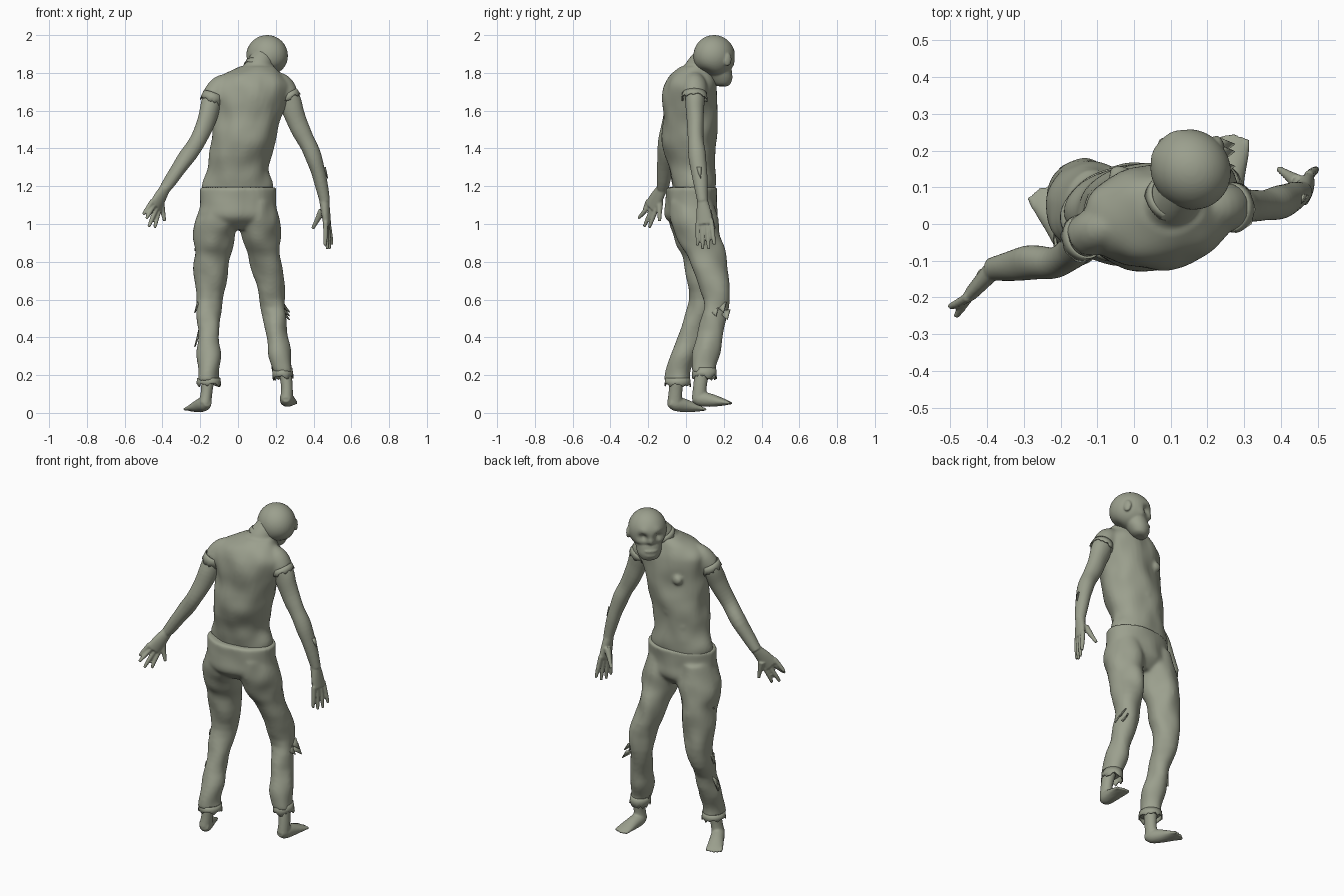
import bpy, bmesh, math, random
from mathutils import Vector, Matrix, noise

random.seed(4)
if "Cube" in bpy.data.objects:
    bpy.data.objects.remove(bpy.data.objects["Cube"])

# One plain colour for the whole figure
grey = bpy.data.materials.new("olive grey")
grey.use_nodes = True
grey.diffuse_color = (0.33, 0.35, 0.27, 1)
grey.node_tree.nodes["Principled BSDF"].inputs["Base Color"].default_value = grey.diffuse_color


def finish(name, bm, voxel=0.0, smooth=2, thick=0.0):
    """Turn a bmesh into an object, optionally fused into one skin."""
    bmesh.ops.recalc_face_normals(bm, faces=bm.faces)
    for f in bm.faces:
        f.smooth = True
    me = bpy.data.meshes.new(name)
    bm.to_mesh(me)
    bm.free()
    me.materials.append(grey)
    ob = bpy.data.objects.new(name, me)
    bpy.context.collection.objects.link(ob)
    if voxel:
        m = ob.modifiers.new("fuse", 'REMESH')
        m.mode, m.voxel_size, m.use_smooth_shade = 'VOXEL', voxel, True
        s = ob.modifiers.new("soften", 'SMOOTH')
        s.factor, s.iterations = 0.5, smooth
    if thick:
        ob.modifiers.new("cloth", 'SOLIDIFY').thickness = thick


def spline(keys, steps):
    """Catmull-Rom through the key rings."""
    keys = [Vector(k) for k in keys]
    out = []
    for i in range(len(keys) - 1):
        p0, p1, p2, p3 = (keys[max(0, min(len(keys) - 1, i + j))] for j in (-1, 0, 1, 2))
        for s in range(steps):
            t = s / steps
            out.append(0.5 * (2 * p1 + (p2 - p0) * t + (2 * p0 - 5 * p1 + 4 * p2 - p3) * t * t
                              + (3 * p1 - p0 - 3 * p2 + p3) * t ** 3))
    return out + [keys[-1]]


def bridge(bm, rings):
    """Quads between neighbouring rings."""
    for r0, r1 in zip(rings, rings[1:]):
        for k in range(len(r0)):
            n = (k + 1) % len(r0)
            bm.faces.new((r0[k], r0[n], r1[n], r1[k]))


def loft(bm, keys, ref=(1, 0, 0), level=False, folds=0.0, segs=28, steps=5):
    """Closed skin over rings (x, y, z, half width, half depth)."""
    path = spline(keys, steps)
    rings = []
    for i, p in enumerate(path):
        a, b = Vector(path[min(i + 1, len(path) - 1)][:3]), Vector(path[max(i - 1, 0)][:3])
        t = Vector((0, 0, 1)) if level else (a - b).normalized()
        s = Vector(ref)
        s = (s - t * s.dot(t)).normalized()
        u = t.cross(s)
        ring = []
        for k in range(segs):
            w = math.tau * k / segs
            d = s * (p[3] * math.cos(w)) + u * (p[4] * math.sin(w))
            q = Vector(p[:3]) + d
            q += d.normalized() * folds * noise.noise(Vector((q.x * 11, q.y * 11, q.z * 8)))
            ring.append(bm.verts.new(q))
        rings.append(ring)
    bridge(bm, rings)
    bm.faces.new(rings[0])
    bm.faces.new(rings[-1])


def ball(bm, loc, size, rot=Matrix.Identity(4)):
    m = Matrix.Translation(loc) @ rot @ Matrix.Diagonal((*size, 1))
    return bmesh.ops.create_uvsphere(bm, u_segments=40, v_segments=28, radius=1, matrix=m)["verts"]


def rag(name, top, axis, rx, ry, length, flare=1.08, segs=30, ref=(1, 0, 0)):
    """Torn cloth cuff with a jagged edge."""
    bm = bmesh.new()
    t, s = Vector(axis).normalized(), Vector(ref)
    s = (s - t * s.dot(t)).normalized()
    u = t.cross(s)
    rows = []
    for j in range(3):
        row = []
        for k in range(segs):
            w = math.tau * k / segs
            drop = length * j / 2 * (random.uniform(0.7, 1.2) if j == 2 else 1)
            g = 1 + (flare - 1) * j / 2
            row.append(bm.verts.new(Vector(top) + t * drop + (s * rx * math.cos(w) + u * ry * math.sin(w)) * g))
        rows.append(row)
    bridge(bm, rows)
    finish(name, bm, thick=0.006)


def flap(name, base, tip, width):
    """Small loose shred of cloth."""
    bm = bmesh.new()
    b, t, w = Vector(base), Vector(tip), Vector(width)
    mid = (b + t) / 2
    bm.faces.new([bm.verts.new(p) for p in (b - w, b + w, mid + w * 0.5, t, mid - w * 0.8)])
    finish(name, bm, thick=0.006)


yaw = (0.99, 0.12, 0)

# Torso with neck, sleeve caps and shallow lumps in the shirt front
bm = bmesh.new()
loft(bm, [(0, .04, 1.13, .165, .1), (0, .045, 1.2, .184, .112), (0, .032, 1.3, .163, .125),
          (.015, .02, 1.4, .17, .14), (.035, .02, 1.5, .175, .143), (.055, .02, 1.6, .188, .142),
          (.065, .022, 1.7, .208, .14), (.07, .025, 1.75, .2, .132), (.08, .03, 1.795, .15, .108),
          (.1, .05, 1.835, .095, .075)], ref=(1, .04, 0), level=True, folds=.015, segs=40)
loft(bm, [(.085, .04, 1.75, .1, .085), (.11, .068, 1.83, .073, .07), (.14, .12, 1.9, .06, .06)])
for x, y, z, r in ((-.04, .14, 1.62, .028), (.1, .142, 1.6, .03), (.02, .14, 1.42, .028), (-.06, .125, 1.34, .028)):
    ball(bm, (x, y, z), (r, r * .7, r))
loft(bm, [(-.03, .0, 1.73, .05, .07), (-.09, -.012, 1.715, .062, .07), (-.135, -.035, 1.665, .058, .062)], ref=(0, 1, 0))
loft(bm, [(.17, .04, 1.735, .06, .08), (.225, .045, 1.72, .068, .075), (.265, .045, 1.675, .064, .062)], ref=(0, 1, 0))
finish("torso", bm, .009, 5)
rag("collar", (.114, .08, 1.85), (-.3, -.4, -1), .072, .067, .03, 1.1)
rag("right_sleeve", (-.13, -.032, 1.685), (-.4, -.2, -1), .057, .063, .045, 1.02, ref=yaw)
rag("left_sleeve", (.258, .045, 1.69), (.55, 0, -1), .06, .066, .035, 1.05, ref=yaw)
flap("left_sleeve_shred", (.295, .04, 1.69), (.322, .04, 1.635), (.01, .025, 0))

# Trousers
bm = bmesh.new()
loft(bm, [(.005, .033, 1.195, .198, .132), (.003, .03, 1.18, .202, .135), (0, .026, 1.1, .203, .134),
          (-.005, .03, 1.03, .205, .132), (-.005, .04, .97, .11, .075)],
     ref=yaw, level=True, folds=.01, segs=40)
loft(bm, [(-.1, .03, 1.12, .09, .115), (-.111, .035, 1.02, .114, .13), (-.125, .05, .94, .112, .115),
          (-.132, .06, .88, .101, .109), (-.137, .08, .8, .092, .095), (-.153, .085, .6, .07, .076),
          (-.158, .02, .4, .06, .07), (-.155, -.035, .25, .06, .065), (-.155, -.045, .17, .064, .067)],
     level=True, folds=.018)
loft(bm, [(.1, .035, 1.12, .09, .115), (.108, .045, 1.02, .107, .125), (.115, .065, .94, .105, .115),
          (.125, .085, .88, .095, .109), (.143, .115, .8, .083, .096), (.18, .16, .6, .067, .074),
          (.21, .125, .4, .06, .067), (.23, .1, .27, .056, .065), (.235, .096, .215, .054, .065)],
     level=True, folds=.018)
finish("trousers", bm, .009, 8)
rag("right_hem", (-.155, -.044, .185), (0, 0, -1), .062, .066, .04, 1.06)
rag("left_hem", (.234, .097, .235), (.1, 0, -1), .053, .063, .05, 1.06)

# Shreds on the outer legs, hem and torn knee
for i, z in enumerate((.93, .82, .6, .42)):
    y = .02 if z < .5 else .06
    flap("trouser_shred", (-.212, y, z), (-.232, y, z - .07), (.002, .025, .02))
for y, z in ((.19, .56), (.15, .54), (.21, .52)):
    flap("knee_shred", (.225, y, z + .02), (.272, y + .01, z - .03), (.01, .025, .005))
flap("inner_hem_shred", (.188, .1, .29), (.18, .1, .22), (.01, .025, 0))

# Bare shins and feet
LEGS = {
    "left_foot": ((.238, .095, .3), (.258, .075, .15), (.257, .07, .075), (.272, .235, .052), (.93, -.1, 0)),
    "right_foot": ((-.155, -.045, .24), (-.165, -.055, .12), (-.175, -.06, .05), (-.25, .09, .018), (.9, .42, 0)),
}
for name, (knee, ankle, heel, toe, side) in LEGS.items():
    bm = bmesh.new()
    k, a, h, t, s = (Vector(v) for v in (knee, ankle, heel, toe, side))
    loft(bm, [(*k, .04, .042), (*a, .031, .036), (*h, .034, .04)])
    d = t - h
    loft(bm, [(*(h - d * .2), .022, .022), (*(h + d * .02), .036, .038), (*(h + d * .4), .04, .034),
              (*(h + d * .8), .045, .018), (*(h + d * .95), .036, .01)], ref=side)
    for i in range(5):
        base = h + d * .8 + s * (i - 2) * .019
        loft(bm, [(*base, .01, .01), (*(base + d * (.26 - .03 * abs(i - 2))), .008, .008)], ref=side, segs=10)
    finish(name, bm, .006, 2)

# Arms, palms and fingers
RIGHT_ARM = [(-.11, -.02, 1.71, .045, .05), (-.14, -.042, 1.65, .05, .056), (-.163, -.075, 1.56, .046, .052),
             (-.215, -.105, 1.44, .042, .044), (-.29, -.105, 1.33, .047, .042), (-.385, -.125, 1.19, .032, .028)]
LEFT_ARM = [(.235, .045, 1.72, .045, .055), (.268, .047, 1.66, .05, .06), (.297, .047, 1.58, .047, .055),
            (.35, .052, 1.46, .042, .046), (.395, .058, 1.37, .047, .044), (.43, .07, 1.26, .041, .038),
            (.457, .088, 1.12, .028, .028)]
HANDS = {
    "right_arm": (RIGHT_ARM, (-.44, -.185, 1.09), (-.5, -.6, .6), (-.41, -.14, 1.12), (-.388, -.14, 1.015),
                  [(-.44, -.195, .98), (-.472, -.222, .985), (-.485, -.252, 1.03), (-.502, -.225, 1.05)]),
    "left_arm": (LEFT_ARM, (.472, .1, 1.0), (.2, 1, 0), (.445, .115, 1.07), (.395, .15, .975),
                 [(.498, .15, .89), (.485, .12, .868), (.472, .088, .868), (.46, .06, .885)]),
}
for name, (arm, palm, spread, thumb0, thumb1, tips) in HANDS.items():
    bm = bmesh.new()
    loft(bm, arm, ref=(0, 1, 0) if name == "left_arm" else (.6, -.7, .2), folds=.005)
    p, w, s = Vector(palm), Vector(arm[-1][:3]), Vector(spread)
    t = (p - w).normalized()
    s = (s - t * s.dot(t)).normalized()
    loft(bm, [(*w, .029, .026), (*w.lerp(p, .5), .04, .023), (*p, .045, .019)], ref=spread)
    order = sorted(tips, key=lambda q: Vector(q).dot(s))
    for i, tip in enumerate(order):
        root, q = p - t * .015 + s * (i - 1.5) * .024, Vector(tip)
        bend = root.lerp(q, .55) + t * .008
        loft(bm, [(*root, .013, .013), (*bend, .012, .012), (*q, .008, .008)], ref=spread, segs=12)
    loft(bm, [(*thumb0, .021, .021), (*Vector(thumb0).lerp(Vector(thumb1), .5), .014, .014),
              (*thumb1, .009, .009)], ref=spread, segs=12)
    finish(name, bm, .0055, 2)
flap("forearm_shred", (.455, .07, 1.3), (.472, .08, 1.24), (.004, .012, 0))

# Head, sculpted from a ball: (direction, push, spread), face towards local +y
SCULPT = [((.4, .9, -.08), -.03, .2), ((-.4, .9, -.08), -.03, .2),      # eye sockets
          ((.35, .88, .25), .006, .22), ((-.35, .88, .25), .006, .22),  # brows
          ((0, 1, -.3), .014, .15),                                     # nose
          ((.62, .7, -.4), .006, .2), ((-.62, .7, -.4), .006, .2),      # cheekbones
          ((0, -.5, -.85), -.012, .4)]                                  # nape
bm = bmesh.new()
for v in ball(bm, (0, 0, 0), (.106, .114, .11)):
    d = v.co.normalized()
    for aim, push, wide in SCULPT:
        v.co += d * push * math.exp(-((d - Vector(aim).normalized()).length / wide) ** 2)
loft(bm, [(0, .02, -.03, .082, .07), (0, .04, -.08, .072, .068), (0, .054, -.115, .067, .06),
          (0, .062, -.145, .052, .044), (0, .066, -.157, .03, .026)], level=True)
for z, r in ((-.092, .04), (-.12, .038)):      # bared lips
    ball(bm, (0, .096, z), (r, .02, .01))
for side in (-1, 1):
    ball(bm, (side * .106, -.005, -.02), (.011, .022, .034), Matrix.Rotation(side * -.3, 4, 'Z'))
turn = Matrix.Translation((.154, .149, 1.89)) @ Matrix.Rotation(math.radians(46), 4, 'Z') @ Matrix.Rotation(-.06, 4, 'X')
bmesh.ops.transform(bm, matrix=turn, verts=bm.verts)
finish("head", bm, .006, 2)
